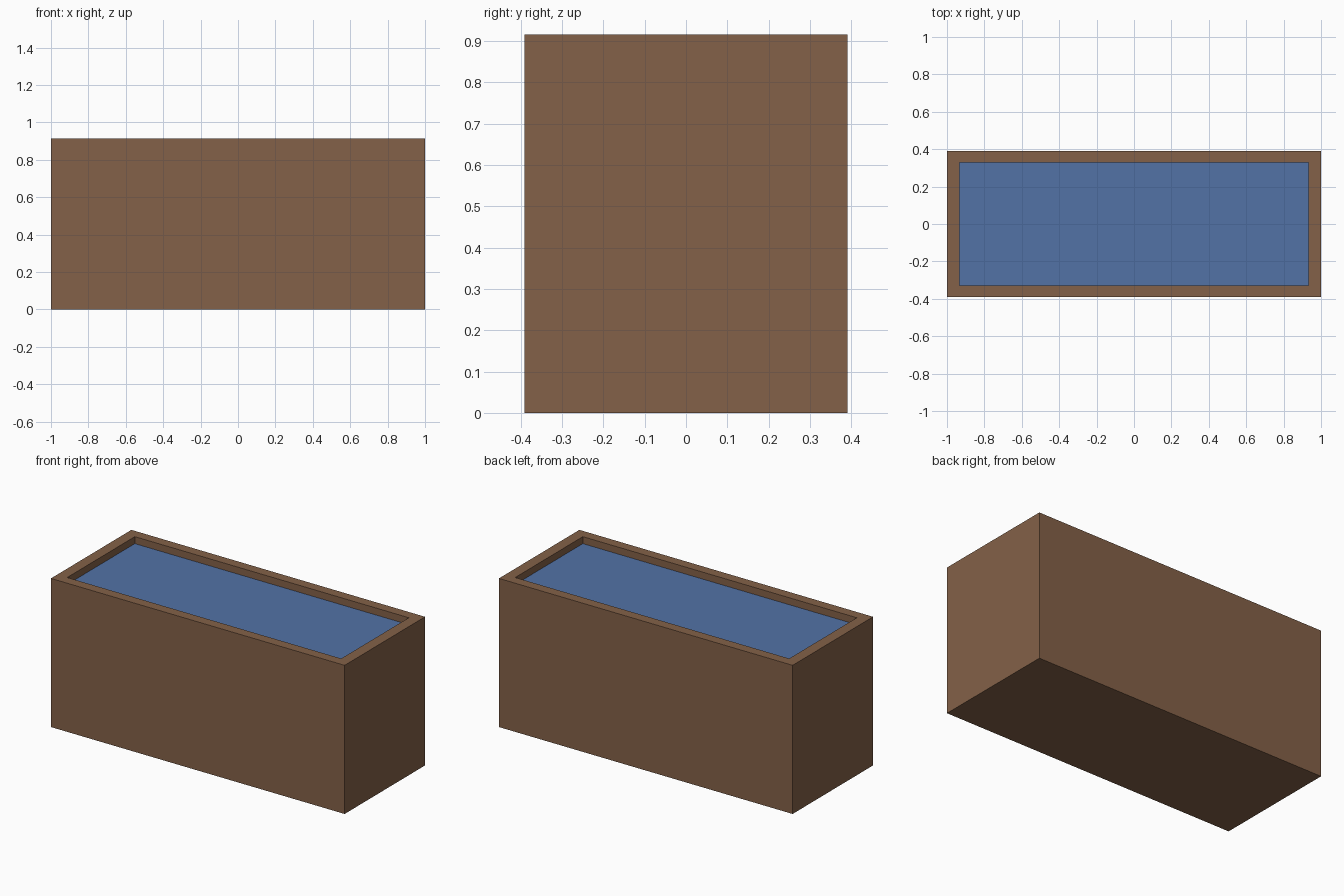
import bpy, bmesh

if "Cube" in bpy.data.objects:
    bpy.data.objects.remove(bpy.data.objects["Cube"])

LENGTH, WIDTH, HEIGHT = 2.0, 0.782, 0.915
INNER_X, INNER_Y = 0.933, 0.329   # half sizes of the opening
FLOOR, WATER = 0.07, 0.872        # inner floor and water level


def material(name, color):
    mat = bpy.data.materials.new(name)
    mat.diffuse_color = color
    mat.use_nodes = True
    mat.node_tree.nodes["Principled BSDF"].inputs["Base Color"].default_value = mat.diffuse_color
    return mat


def add_object(name, bm, mat):
    mesh = bpy.data.meshes.new(name)
    bm.to_mesh(mesh)
    bm.free()
    obj = bpy.data.objects.new(name, mesh)
    mesh.materials.append(mat)
    bpy.context.collection.objects.link(obj)
    return obj


# Wooden trough: a box whose top is inset to a rim and sunk to a floor
bm = bmesh.new()
bmesh.ops.create_cube(bm, size=1)
for v in bm.verts:
    v.co.x *= LENGTH
    v.co.y *= WIDTH
    v.co.z = (v.co.z + 0.5) * HEIGHT
bm.normal_update()
top = max(bm.faces, key=lambda f: f.normal.z)
bmesh.ops.inset_region(bm, faces=[top], thickness=0.06)
for v in top.verts:
    v.co.x = INNER_X if v.co.x > 0 else -INNER_X
    v.co.y = INNER_Y if v.co.y > 0 else -INNER_Y
sunk = bmesh.ops.extrude_discrete_faces(bm, faces=[top])["faces"][0]
for v in sunk.verts:
    v.co.z = FLOOR
bmesh.ops.recalc_face_normals(bm, faces=bm.faces)
add_object("trough", bm, material("wood", (0.23, 0.12, 0.065, 1)))

# Water surface just below the rim
bm = bmesh.new()
bmesh.ops.create_grid(bm, x_segments=1, y_segments=1, size=1)
for v in bm.verts:
    v.co.x *= INNER_X
    v.co.y *= INNER_Y
    v.co.z = WATER
add_object("water", bm, material("water", (0.085, 0.17, 0.38, 1)))
